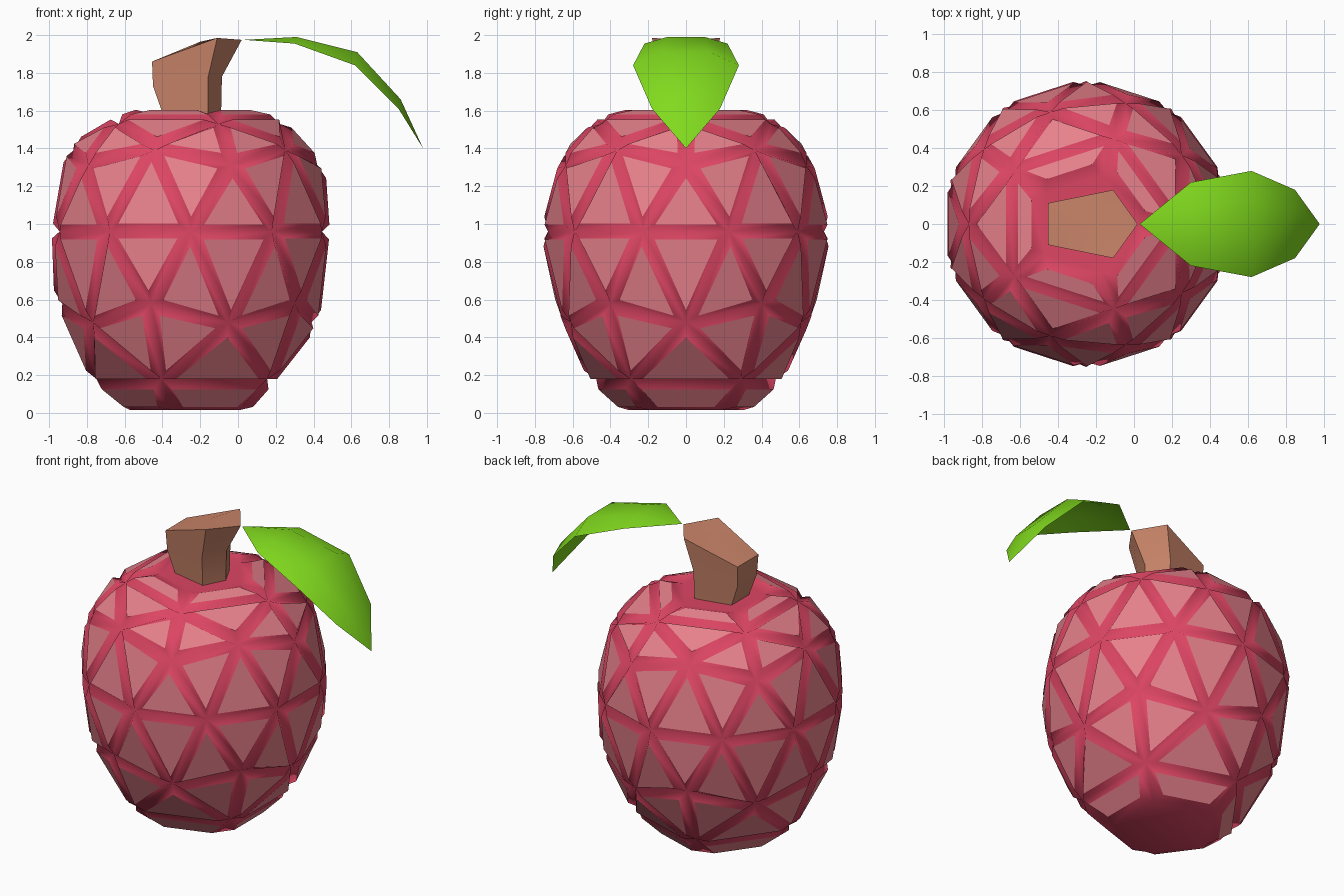
import bpy, bmesh, math

if "Cube" in bpy.data.objects:
    bpy.data.objects.remove(bpy.data.objects["Cube"])

CX = -0.25  # fruit axis


def material(name, rgb):
    m = bpy.data.materials.new(name)
    m.diffuse_color = (*rgb, 1)
    m.use_nodes = True
    m.node_tree.nodes["Principled BSDF"].inputs["Base Color"].default_value = m.diffuse_color
    return m


def make_object(name, bm, *mats):
    me = bpy.data.meshes.new(name)
    bm.to_mesh(me)
    bm.free()
    ob = bpy.data.objects.new(name, me)
    bpy.context.collection.objects.link(ob)
    for m in mats:
        me.materials.append(m)
    return ob


red = material("fruit_red", (0.72, 0.06, 0.125))
pink = material("spot_pink", (0.80, 0.22, 0.26))
brown = material("stem_brown", (0.58, 0.23, 0.14))
green = material("leaf_green", (0.22, 0.70, 0.013))

# Fruit: icosphere with blunted poles, each level reshaped to a radius and height
bm = bmesh.new()
bmesh.ops.create_icosphere(bm, subdivisions=2, radius=1)
poles = [v for v in bm.verts if abs(v.co.z) > 0.95]
bmesh.ops.bevel(bm, geom=poles, offset=0.22, offset_type='OFFSET',
                affect='VERTICES', segments=1, profile=0.5)
levels = {0.94: (0.27, 1.585), 0.851: (0.47, 1.53), 0.526: (0.62, 1.39),
          0.447: (0.67, 1.31), 0.0: (0.73, 0.96), -0.447: (0.68, 0.58),
          -0.526: (0.64, 0.48), -0.851: (0.50, 0.18), -0.94: (0.32, 0.015)}
ring = next(v for v in bm.verts if abs(v.co.z - 0.447) < 0.02)
turn = math.atan2(ring.co.y, ring.co.x)
for v in bm.verts:
    r, z = levels[min(levels, key=lambda k: abs(k - v.co.z))]
    a = math.atan2(v.co.y, v.co.x) - turn
    v.co = (CX + r * math.cos(a), r * math.sin(a), z)
bm.normal_update()

# Raised pale spot on every face except the two pole caps
spots = [f for f in bm.faces if len(f.verts) < 5]
bmesh.ops.inset_individual(bm, faces=spots, thickness=0.07, depth=0.042)
for f in bm.faces:
    f.smooth = True
for f in spots:
    f.material_index = 1
    f.smooth = False
    for e in f.edges:
        e.smooth = False
for v in bm.verts:
    v.co.z = max(v.co.z, 0)
make_object("fruit", bm, red, pink)

# Stem: five-sided rings of (back x, mid x, front x), half widths, heights
bm = bmesh.new()
stem = [((-0.39, -0.16, -0.09), (0.09, 0.14), (1.56, 1.56, 1.56)),
        ((-0.45, -0.16, -0.085), (0.10, 0.15), (1.73, 1.77, 1.78)),
        ((-0.455, -0.11, 0.02), (0.11, 0.18), (1.86, 1.985, 1.975))]
rings = []
for (xb, xm, xf), (wb, wm), (zb, zm, zf) in stem:
    pts = [(xf, 0, zf), (xm, wm, zm), (xb, wb, zb), (xb, -wb, zb), (xm, -wm, zm)]
    rings.append([bm.verts.new(p) for p in pts])
for lo, hi in zip(rings, rings[1:]):
    for i in range(5):
        j = (i + 1) % 5
        bm.faces.new((lo[i], lo[j], hi[j], hi[i]))
bm.faces.new(rings[0][::-1])
tip = bm.verts.new((-0.2, 0, 1.965))
for i in range(5):
    bm.faces.new((rings[-1][i], rings[-1][(i + 1) % 5], tip))
for f in bm.faces:
    f.smooth = True
ob = make_object("stem", bm, brown)
bpy.context.view_layer.objects.active = ob
ob.select_set(True)
bpy.ops.object.shade_smooth_by_angle(angle=math.radians(40))

# Leaf: curved sheet of (x, rib height, edge height, half width)
bm = bmesh.new()
sections = [(0.32, 2.0, 1.955, 0.22), (0.64, 1.92, 1.84, 0.28), (0.87, 1.67, 1.61, 0.18)]
rows = []
for x, zr, ze, w in sections:
    rows.append([bm.verts.new((x - 0.02 * abs(s), s * w, z))
                 for s, z in ((-1, ze), (-0.45, zr - 0.01), (0.45, zr - 0.01), (1, ze))])
start, end = bm.verts.new((0.03, 0, 1.975)), bm.verts.new((0.98, 0, 1.40))
for i in range(3):
    bm.faces.new((start, rows[0][i], rows[0][i + 1]))
    bm.faces.new((end, rows[-1][i + 1], rows[-1][i]))
    for a, b in zip(rows, rows[1:]):
        bm.faces.new((a[i], b[i], b[i + 1], a[i + 1]))
for f in bm.faces:
    f.smooth = True
make_object("leaf", bm, green)
